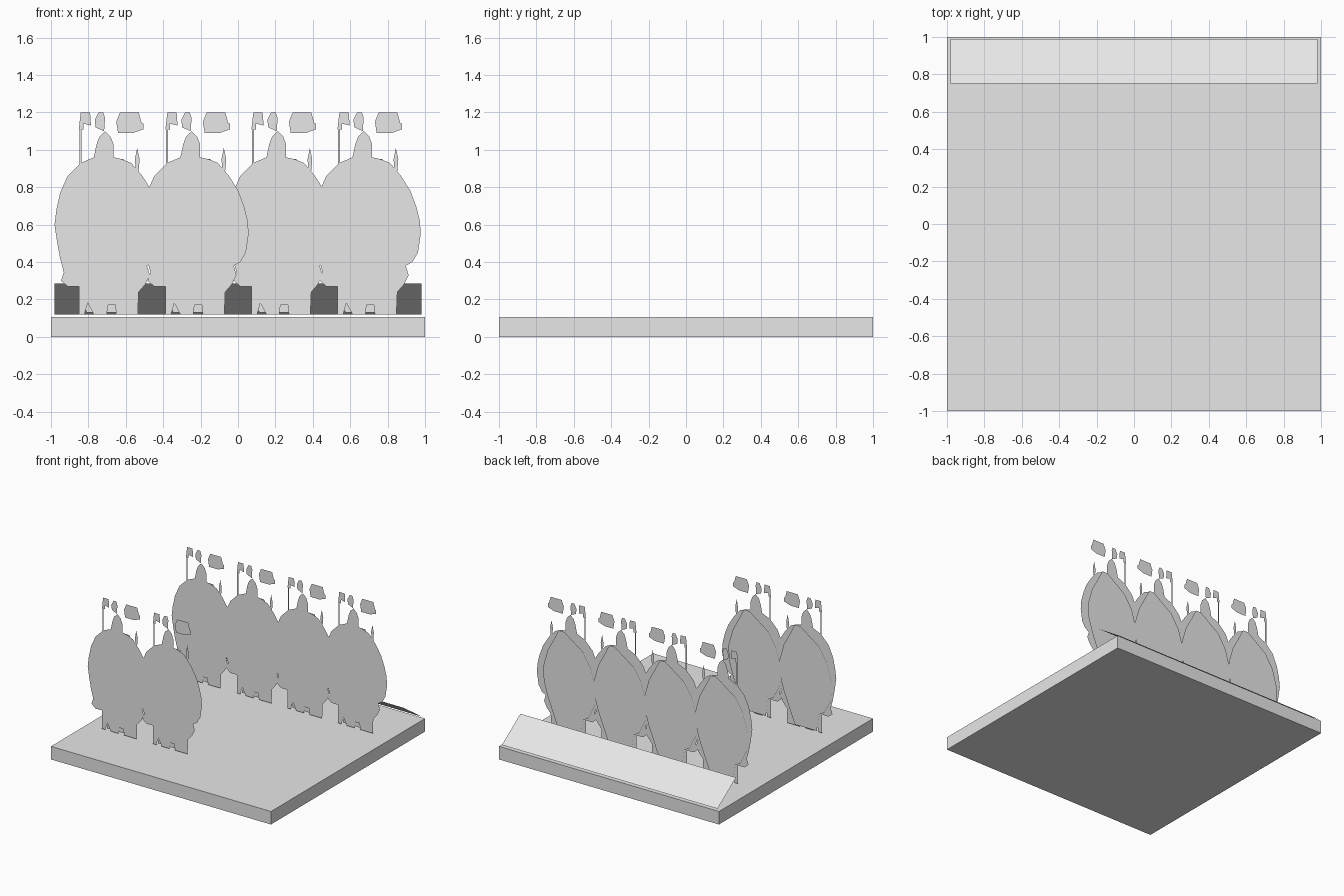
import bpy, bmesh
from mathutils import Matrix

grey = bpy.data.materials.new("mid grey")
grey.diffuse_color = (0.8, 0.8, 0.8, 1)


def sheet(name, outlines, matrix):
    """Paper-thin cut-out made of flat outlines drawn in x and z."""
    bm = bmesh.new()
    for pts in outlines:
        bm.faces.new([bm.verts.new((x, 0, z)) for x, z in pts])
    bmesh.ops.triangulate(bm, faces=bm.faces[:])
    bm.transform(matrix)
    me = bpy.data.meshes.new(name)
    bm.to_mesh(me)
    bm.free()
    me.materials.append(grey)
    ob = bpy.data.objects.new(name, me)
    bpy.context.collection.objects.link(ob)
    return ob


def rect(x0, x1, z0, z1):
    return [(x0, z0), (x1, z0), (x1, z1), (x0, z1)]


# base slab
bpy.ops.mesh.primitive_cube_add(size=1, location=(0, 0, 0.0535))
base = bpy.context.object
base.name = "base_slab"
base.dimensions = (2, 2, 0.107)
base.data.materials.append(grey)

# sloping label sheet along the back edge
sheet("back_label", [rect(-0.98, 0.98, 0, 1)],
      Matrix(((1, 0, 0, 0), (0, 1, -0.24, 0.99), (0, 0, 0.165, 0.12), (0, 0, 0, 1))))

# soldier front: helmet, round shield and legs
SOLDIER = [
    (-0.14, 0.12), (-0.11, 0.12), (-0.105, 0.22), (-0.075, 0.24), (-0.06, 0.12),
    (0.01, 0.12), (0.015, 0.17), (0.055, 0.17), (0.06, 0.12), (0.175, 0.12),
    (0.18, 0.24), (0.215, 0.28), (0.24, 0.33), (0.225, 0.38), (0.26, 0.40),
    (0.29, 0.45), (0.305, 0.55), (0.3, 0.62), (0.28, 0.7), (0.25, 0.78),
    (0.2, 0.86), (0.14, 0.93), (0.09, 0.95), (0.045, 0.96), (0.045, 1.03),
    (0.03, 1.07), (0, 1.1), (-0.03, 1.07), (-0.045, 1.03), (-0.06, 0.96),
    (-0.13, 0.93), (-0.2, 0.86), (-0.24, 0.77), (-0.26, 0.68), (-0.27, 0.6),
    (-0.255, 0.5), (-0.24, 0.42), (-0.205, 0.39), (-0.205, 0.33), (-0.235, 0.3),
    (-0.2, 0.27), (-0.14, 0.27)]
# loose pieces: standard, plume, banner, spear
EXTRAS = [
    rect(-0.137, -0.126, 0.92, 1.13),
    [(-0.14, 1.11), (-0.115, 1.11), (-0.115, 1.14), (-0.075, 1.13), (-0.08, 1.2), (-0.13, 1.2)],
    [(-0.05, 1.12), (-0.005, 1.1), (0, 1.17), (-0.01, 1.2), (-0.035, 1.2), (-0.055, 1.16)],
    [(0.07, 1.09), (0.15, 1.09), (0.15, 1.11), (0.205, 1.11), (0.205, 1.14),
     (0.185, 1.15), (0.18, 1.2), (0.08, 1.2), (0.06, 1.15)],
    [(0.165, 0.87), (0.178, 0.87), (0.176, 0.95), (0.185, 0.95), (0.172, 1.01), (0.16, 0.95), (0.168, 0.95)]]
# smaller shape behind the shield
BACK = [
    (-0.1, 0.13), (0.1, 0.13), (0.12, 0.27), (0.2, 0.38), (0.235, 0.5), (0.24, 0.62),
    (0.2, 0.76), (0.14, 0.87), (0.1, 0.95), (0.05, 0.95), (-0.02, 0.9), (-0.12, 0.83),
    (-0.19, 0.72), (-0.235, 0.56), (-0.23, 0.42), (-0.17, 0.3), (-0.12, 0.27)]

COLUMNS = (-0.711, -0.248, 0.212, 0.672)
for row, y, columns in (("front", -0.55, COLUMNS[:2]), ("rear", 0.54, COLUMNS)):
    for i, x in enumerate(columns):
        sheet(f"{row}_soldier_{i + 1}", [SOLDIER] + EXTRAS, Matrix.Translation((x, y, 0)))
        sheet(f"{row}_soldier_back_{i + 1}", [BACK], Matrix.Translation((x, y + 0.01, 0)))

# fallen soldiers lying on the slab
FALLEN = [
    [(-0.19, -0.38), (-0.12, -0.36), (0.14, -0.375), (0.18, -0.43), (0.16, -0.55), (0.1, -0.575),
     (0.03, -0.57), (-0.02, -0.61), (-0.05, -0.57), (-0.14, -0.54), (-0.18, -0.46)],
    [(-0.17, -0.362), (0.13, -0.345), (0.13, -0.34), (-0.17, -0.355)],
    rect(-0.04, -0.01, -0.75, -0.68),
    rect(0.01, 0.05, -0.75, -0.68)]
for i, x in enumerate((0.22, 0.67)):
    sheet(f"fallen_soldier_{i + 1}", FALLEN,
          Matrix(((1, 0, 0, x), (0, 0, 1, 0), (0, -1, 0, 0.109), (0, 0, 0, 1))))
